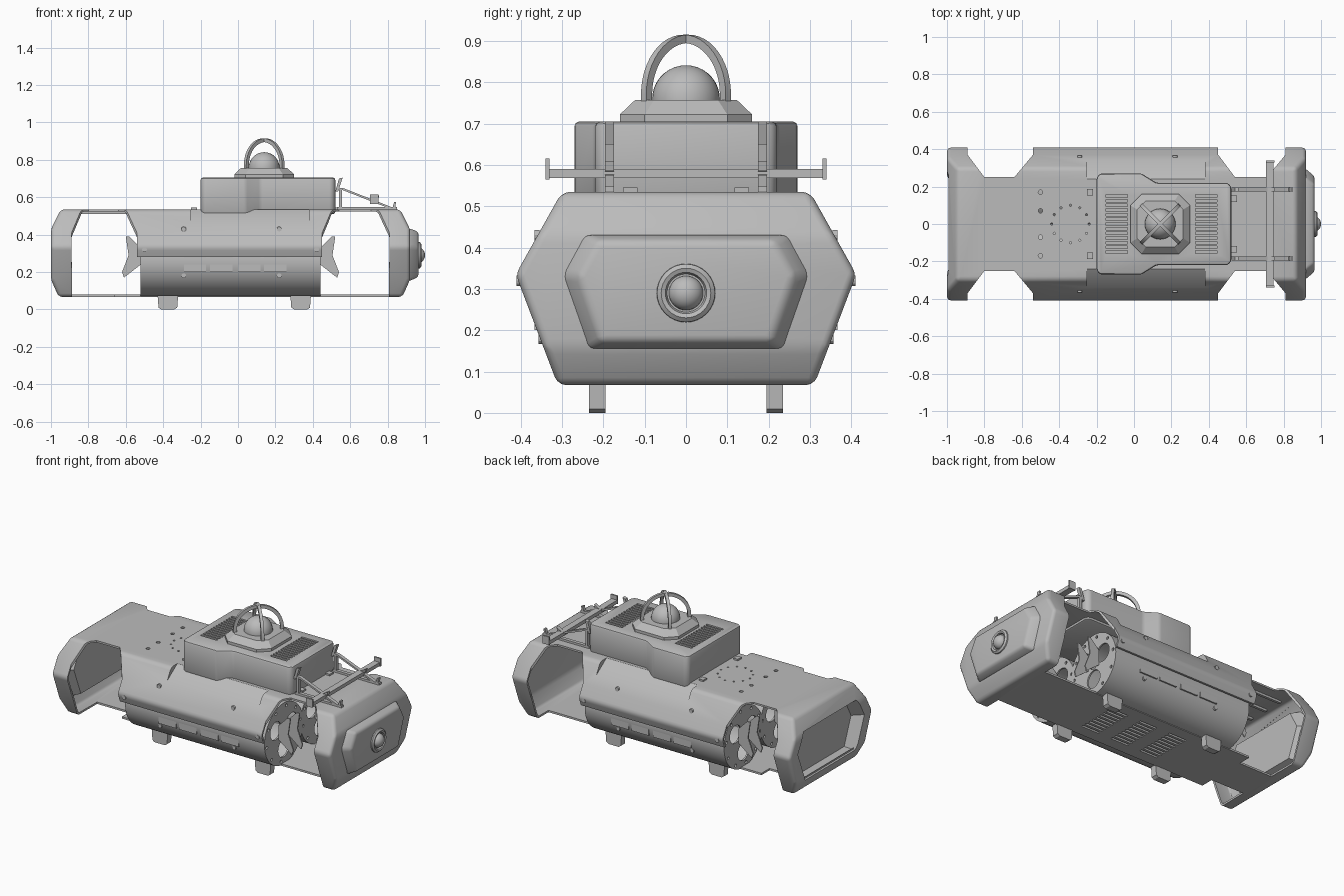
import bpy, bmesh, math
from mathutils import Matrix

cube = bpy.data.objects.get("Cube")
if cube:
    bpy.data.objects.remove(cube)

grey = bpy.data.materials.new("light grey")
grey.use_nodes = True
grey.diffuse_color = (0.5, 0.5, 0.5, 1)
grey.node_tree.nodes["Principled BSDF"].inputs["Base Color"].default_value = (0.5, 0.5, 0.5, 1)


def make(name, bm):
    bmesh.ops.recalc_face_normals(bm, faces=bm.faces)
    me = bpy.data.meshes.new(name)
    bm.to_mesh(me)
    bm.free()
    ob = bpy.data.objects.new(name, me)
    me.materials.append(grey)
    bpy.context.collection.objects.link(ob)
    return ob


def add_prism(bm, pts, axis, a, b, scale=1.0):
    """Extrude a 2D outline along an axis, optionally tapering about its centre."""
    cu = sum(p[0] for p in pts) / len(pts)
    cv = sum(p[1] for p in pts) / len(pts)

    def place(u, v, w):
        return {"x": (w, u, v), "y": (u, w, v), "z": (u, v, w)}[axis]
    lo = [bm.verts.new(place(u, v, a)) for u, v in pts]
    hi = [bm.verts.new(place(cu + (u - cu) * scale, cv + (v - cv) * scale, b)) for u, v in pts]
    bm.faces.new(lo)
    bm.faces.new(hi)
    n = len(pts)
    for i in range(n):
        j = (i + 1) % n
        bm.faces.new((lo[i], lo[j], hi[j], hi[i]))


def rect(u0, u1, v0, v1):
    return [(u0, v0), (u1, v0), (u1, v1), (u0, v1)]


def circle(u, v, r, n=24):
    return [(u + r * math.cos(math.tau * i / n), v + r * math.sin(math.tau * i / n)) for i in range(n)]


def mirrored(pts):
    return pts + [(-u, v) for u, v in reversed(pts)]


def prisms(name, items):
    bm = bmesh.new()
    for it in items:
        add_prism(bm, *it)
    return make(name, bm)


def apply(ob, kind, **props):
    m = ob.modifiers.new(kind.lower(), kind)
    for k, v in props.items():
        setattr(m, k, v)
    with bpy.context.temp_override(object=ob, active_object=ob, selected_objects=[ob]):
        bpy.ops.object.modifier_apply(modifier=m.name)


def bevel(ob, width, segments=2):
    apply(ob, "BEVEL", width=width, segments=segments, limit_method="ANGLE", angle_limit=math.radians(20))


def cut(ob, items):
    cutter = prisms("cutter", items)
    apply(ob, "BOOLEAN", object=cutter, operation="DIFFERENCE", solver="EXACT", use_self=True)
    bpy.data.objects.remove(cutter)


def smooth(ob, angle=35):
    with bpy.context.temp_override(object=ob, active_object=ob, selected_objects=[ob],
                                   selected_editable_objects=[ob]):
        bpy.ops.object.shade_smooth_by_angle(angle=math.radians(angle))


def lathe(name, profile, origin, axis="z", steps=32):
    """Spin an (r, height) profile around an axis."""
    bm = bmesh.new()
    vs = [bm.verts.new((r, 0, h)) for r, h in profile]
    es = [bm.edges.new(p) for p in zip(vs, vs[1:])]
    bmesh.ops.spin(bm, geom=vs + es, cent=(0, 0, 0), axis=(0, 0, 1), angle=math.tau, steps=steps)
    bmesh.ops.remove_doubles(bm, verts=bm.verts, dist=1e-5)
    if axis == "x":
        bmesh.ops.transform(bm, verts=bm.verts, matrix=Matrix.Rotation(math.pi / 2, 4, "Y"))
    bmesh.ops.translate(bm, verts=bm.verts, vec=origin)
    ob = make(name, bm)
    smooth(ob)


# Hull: hexagonal section with raked ends
bm = bmesh.new()
add_prism(bm, mirrored([(0.31, 0.067), (0.412, 0.335), (0.30, 0.535)]), "x", -1, 0.92)
for sx, end in ((1, 0.92), (-1, -1)):
    for z, dx, dz in ((0.43, 0.1, 0.05), (0.16, 0.09, -0.04)):
        cutres = bmesh.ops.bisect_plane(bm, geom=bm.verts[:] + bm.edges[:] + bm.faces[:], plane_co=(end, 0, z),
                                        plane_no=(sx * dx, 0, dz), clear_outer=True)
        bmesh.ops.holes_fill(bm, edges=[e for e in cutres["geom_cut"] if isinstance(e, bmesh.types.BMEdge)])
hull = make("hull_shell", bm)
bevel(hull, 0.02, 3)

# Rear recess and shoulder chamfers, then hollow the shell
cut(hull, [(mirrored([(0.255, 0.135), (0.335, 0.335), (0.27, 0.455)]), "x", -1.01, -0.94, 0.84)])
for s in (-1, 1):
    cut(hull, [([(s * 0.23, 0.5415), (s * 0.36, 0.55), (s * 0.34, 0.465)], "x", -0.25, 0.38)])
apply(hull, "SOLIDIFY", thickness=0.012, offset=-1)

# Wheel bays, drum clearance and narrow floor strip
for s in (-1, 1):
    for a, b in ((-0.89, -0.54), (0.45, 0.81)):
        bay = [(a, s * 0.6), (a, s * 0.37), (a + 0.09, s * 0.25),
               (b - 0.1, s * 0.25), (b, s * 0.37), (b, s * 0.6)]
        cut(hull, [(bay, "z", -0.1, 0.8)])
    cut(hull, [(rect(s * 0.2, s * 0.6, -0.1, 0.28), "x", -0.888, 0.808)])
    cut(hull, [(rect(s * 0.12, s * 0.6, -0.1, 0.2), "x", -0.887, -0.66)])

# Deck holes and floor slots
holes = [(circle(-0.34 + 0.1 * math.cos(t), 0.1 * math.sin(t), 0.006, 8), "z", 0.5, 0.6)
         for t in [math.tau * i / 12 for i in range(12)]]
holes += [(circle(x, y, 0.012, 12), "z", 0.5, 0.6) for x in (-0.5, -0.24) for y in (-0.17, 0.17)]
holes += [(circle(-0.5, y, 0.012, 12), "z", 0.5, 0.6) for y in (-0.07, 0.07)]
holes += [(rect(x - 0.06, x + 0.06, y - 0.007, y + 0.007), "z", 0.04, 0.1)
          for x in (-0.21, 0, 0.21) for y in [-0.12 + 0.03 * i for i in range(9)]]
cut(hull, holes)
smooth(hull, 30)

# Side drums with perforated end plates
for s in (-1, 1):
    cy, cz, r = s * 0.178, 0.26, 0.19
    lathe("side_drum", [(r, -0.52), (r, 0.44), (r - 0.01, 0.44), (r - 0.01, -0.52), (r, -0.52)],
          (0, cy, cz), "x", 64)
    for x in (-0.52, 0.43):
        disc = prisms("drum_end_plate", [(circle(cy, cz, r - 0.004, 64), "x", x, x + 0.01)])
        lobes = []
        for rad, dist, n in ((0.055, 0.09, 3), (0.009, 0.168, 10), (0.028, 0, 1)):
            for i in range(n):
                t = math.tau * (i + 0.25) / n
                lobes.append((circle(cy + dist * math.cos(t), cz + dist * math.sin(t), rad), "x", x - 0.05, x + 0.06))
        cut(disc, lobes)
    # Window plates along the drum and edge bolts
    prisms("drum_plates", [(rect(x, x + 0.12, 0.2, 0.28), "y", s * 0.358, s * 0.367)
                           for x in (-0.29, -0.15, 0.0, 0.14)])
    prisms("side_bolts", [(circle(x, z, 0.013, 12), "y", s * (y - 0.012), s * y) for x, y, z in
                          [(-0.29, 0.367, 0.43), (0.22, 0.367, 0.43), (-0.29, 0.357, 0.18),
                           (0.22, 0.357, 0.18), (-0.5, 0.41, 0.32), (0.42, 0.41, 0.32)]])
    # Wheel mount brackets
    wing = [(0.0, 0.33), (0.06, 0.39), (0.08, 0.39), (0.065, 0.29), (0.1, 0.2), (0.09, 0.17), (0.0, 0.24)]
    for side, x0 in ((1, 0.44), (-1, -0.52)):
        outline = [(x0 + side * u, v) for u, v in wing]
        prisms("wheel_bracket", [(outline, "y", cy + d, cy + d + 0.008) for d in (-0.05, 0.04)])
    # Feet
    prisms("feet", [([(x - 0.055, 0.075), (x + 0.055, 0.075), (x + 0.05, 0.01), (x + 0.035, 0),
                      (x - 0.035, 0), (x - 0.05, 0.01)], "y", s * 0.195, s * 0.235) for x in (-0.375, 0.335)])

# Ribs under the rear deck
prisms("deck_ribs", [(rect(y - 0.008, y + 0.008, 0.51, 0.53), "x", -0.9, -0.54) for y in (-0.18, -0.06, 0.06, 0.18)])

# Top housing with two vent grilles
outline = [(-0.2, -0.25), (-0.18, -0.27), (0.04, -0.27), (0.12, -0.22), (0.5, -0.22), (0.52, -0.2)]
housing = prisms("top_housing", [(outline + [(x, -y) for x, y in reversed(outline)], "z", 0.51, 0.705)])
bevel(housing, 0.012)
cut(housing, [(rect(x, x + 0.115, y - 0.007, y + 0.007), "z", 0.67, 0.75)
              for x in (-0.15, 0.33) for y in [-0.15 + 0.025 * i for i in range(13)]])
smooth(housing, 30)
prisms("housing_tabs", [(rect(x - 0.015, x + 0.015, y - 0.018, y + 0.018), "z", 0.53, 0.545)
                        for x, y in ((-0.235, 0.17), (-0.235, -0.17), (0.535, 0.135), (0.535, -0.135))])

# Sensor base, dome and crossed guard hoops
oct_pts = [(0.16, -0.1), (0.16, 0.1), (0.1, 0.16), (-0.1, 0.16), (-0.16, 0.1), (-0.16, -0.1), (-0.1, -0.16), (0.1, -0.16)]
oct_pts = [(0.14 + u, v) for u, v in oct_pts]
prisms("sensor_base", [(oct_pts, "z", 0.7, 0.722), (oct_pts, "z", 0.722, 0.757, 0.77)])
dome = [(0.082 * math.cos(a), 0.759 + 0.082 * math.sin(a)) for a in [math.radians(10 * i) for i in range(10)]]
lathe("sensor_dome", [(0.082, 0.75)] + dome, (0.14, 0, 0))
for ang in (45, -45):
    arc = [math.pi * i / 24 for i in range(25)]
    hoop_pts = [(0.145 * math.cos(a), 0.77 + 0.145 * math.sin(a)) for a in arc]
    hoop_pts += [(-0.145, 0.745), (-0.125, 0.745)]
    hoop_pts += [(0.125 * math.cos(a), 0.77 + 0.125 * math.sin(a)) for a in reversed(arc)]
    hoop_pts += [(0.125, 0.745), (0.145, 0.745)]
    hoop = prisms("guard_hoop", [(hoop_pts, "y", -0.009, 0.009)])
    hoop.matrix_world = Matrix.Translation((0.14, 0, 0)) @ Matrix.Rotation(math.radians(ang), 4, "Z")
    smooth(hoop)

# Front rack: cross bar with turned-up ends on two struts
prisms("rack_bar", [(rect(-0.34, 0.34, 0.568, 0.59), "x", 0.705, 0.745)]
       + [(rect(s * 0.33, s * 0.34, 0.565, 0.615), "x", 0.705, 0.75) for s in (-1, 1)])
for s in (-1, 1):
    strut = [[(0.53, 0.535), (0.85, 0.535), (0.85, 0.548), (0.53, 0.548)],
             [(0.53, 0.65), (0.56, 0.65), (0.84, 0.54), (0.81, 0.54)],
             [(0.52, 0.63), (0.535, 0.63), (0.56, 0.705), (0.54, 0.70)],
             [(0.54, 0.54), (0.555, 0.54), (0.555, 0.65), (0.54, 0.65)],
             [(0.70, 0.58), (0.75, 0.585), (0.755, 0.61), (0.74, 0.60)],
             [(0.825, 0.54), (0.84, 0.54), (0.845, 0.575), (0.835, 0.575)]]
    prisms("rack_strut", [(p, "y", s * 0.185 - 0.011, s * 0.185 + 0.011) for p in strut])

# Nose panel and round lamp
nose = prisms("nose_panel", [(mirrored([(0.24, 0.15), (0.305, 0.335), (0.25, 0.435)]), "x", 0.91, 0.965, 0.85)])
bevel(nose, 0.015, 3)
smooth(nose, 30)
lathe("lamp_ring", [(0.072, 0.955), (0.07, 0.972), (0.06, 0.98), (0.05, 0.976), (0.046, 0.965), (0, 0.965)],
      (0, 0, 0.29), "x")
bulb = [(0.042 * math.cos(a), 0.962 + 0.038 * math.sin(a)) for a in [math.radians(15 * i) for i in range(7)]]
lathe("lamp_bulb", bulb, (0, 0, 0.29), "x")
